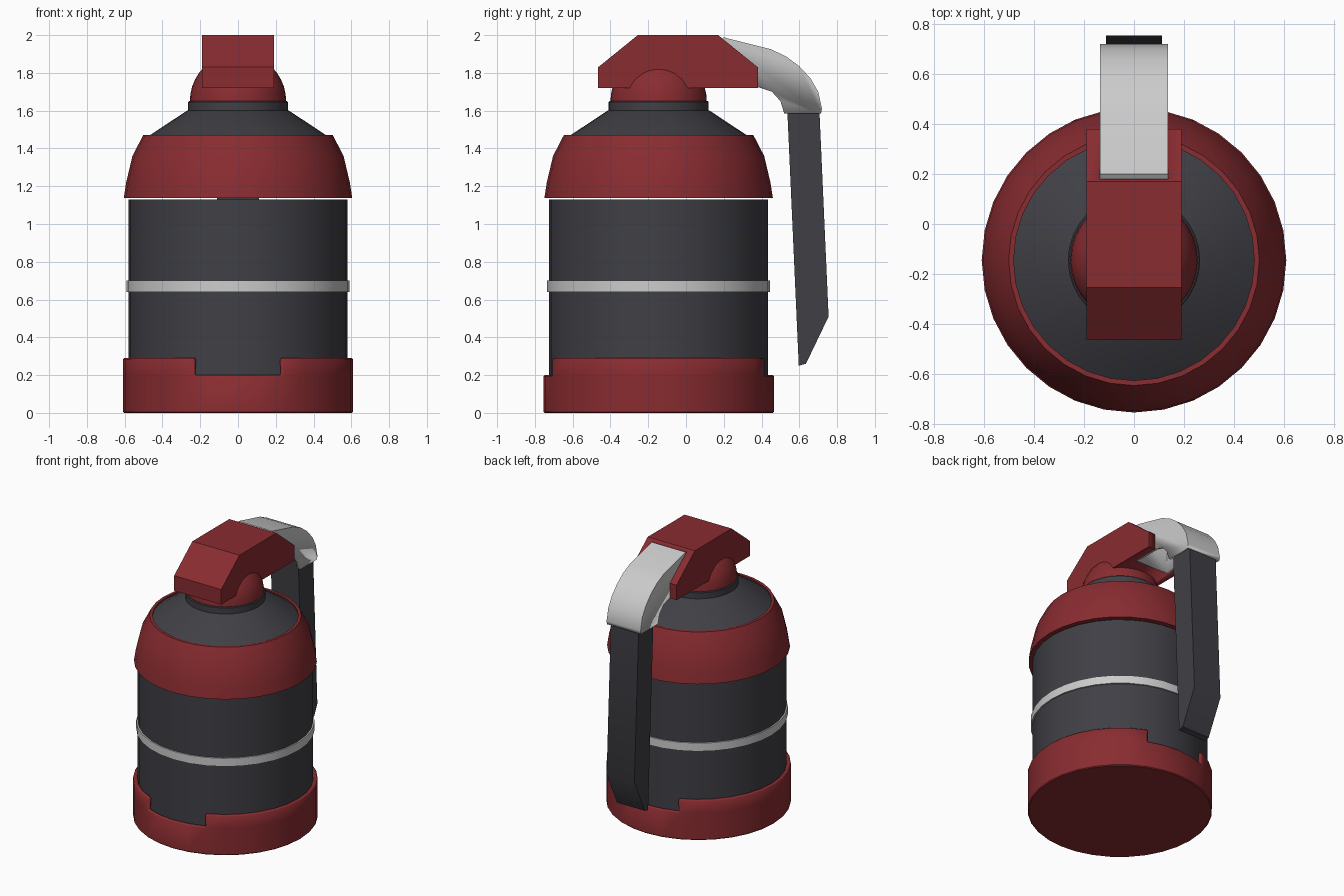
import bpy, bmesh
from math import cos, sin, pi, radians

if "Cube" in bpy.data.objects:
    bpy.data.objects.remove(bpy.data.objects["Cube"])

AXIS_Y = -0.145      # body axis
SIDES = 32


def material(name, color):
    m = bpy.data.materials.new(name)
    m.diffuse_color = (*color, 1)
    m.use_nodes = True
    m.node_tree.nodes["Principled BSDF"].inputs["Base Color"].default_value = m.diffuse_color
    return m


RED = material("red_paint", (0.25, 0.025, 0.03))
DARK = material("dark_metal", (0.05, 0.05, 0.06))


def finish(bm, name, mat=None):
    mesh = bpy.data.meshes.new(name)
    bm.to_mesh(mesh)
    bm.free()
    ob = bpy.data.objects.new(name, mesh)
    bpy.context.collection.objects.link(ob)
    if mat:
        mesh.materials.append(mat)
    bpy.ops.object.select_all(action='DESELECT')
    ob.select_set(True)
    bpy.context.view_layer.objects.active = ob
    bpy.ops.object.shade_smooth_by_angle(angle=radians(30))
    return ob


def lathe(profile, cap_top=True):
    """Revolve (radius, z) points, listed bottom to top, about the body axis."""
    bm = bmesh.new()
    rings = [[bm.verts.new((r * cos(2 * pi * i / SIDES),
                            AXIS_Y + r * sin(2 * pi * i / SIDES), z))
              for i in range(SIDES)] for r, z in profile]
    for a, b in zip(rings, rings[1:]):
        for i in range(SIDES):
            j = (i + 1) % SIDES
            bm.faces.new((a[i], a[j], b[j], b[i]))
    bm.faces.new(rings[0][::-1])
    if cap_top:
        bm.faces.new(rings[-1])
    return bm


def prism(points, half_width, open_edges=()):
    """Extrude a (y, z) side profile across x; open_edges are left without a face."""
    bm = bmesh.new()
    left, right = [[bm.verts.new((x, y, z)) for y, z in points]
                   for x in (-half_width, half_width)]
    bm.faces.new(left)
    bm.faces.new(right[::-1])
    n = len(points)
    rim = [bm.faces.new((left[i], right[i], right[(i + 1) % n], left[(i + 1) % n]))
           for i in range(n)]
    bmesh.ops.recalc_face_normals(bm, faces=bm.faces)
    bmesh.ops.delete(bm, geom=[rim[i] for i in open_edges], context='FACES_ONLY')
    return bm


# canister body and centre band
finish(lathe([(0.58, 0.02), (0.58, 1.13)]), "body", DARK)
finish(lathe([(0.59, 0.64), (0.59, 0.70)]), "centre_band")

# base cup, notched at front and back
bm = lathe([(0.61, 0), (0.61, 0.2), (0.61, 0.29)], cap_top=False)
notch = [f for f in bm.faces
         if f.calc_center_median().z > 0.22 and abs(f.calc_center_median().x) < 0.2]
bmesh.ops.delete(bm, geom=notch, context='FACES')
cup = finish(bm, "base_cup", RED)
sol = cup.modifiers.new("thickness", 'SOLIDIFY')
sol.thickness = 0.028
sol.offset = -1
bev = cup.modifiers.new("soft_edges", 'BEVEL')
bev.width = 0.006
bev.segments = 1
bev.limit_method = 'ANGLE'
bev.angle_limit = radians(40)

# domed shoulder with a rim, just clear of the body
finish(lathe([(0.605, 1.137), (0.592, 1.22), (0.559, 1.36), (0.502, 1.47),
              (0.482, 1.47), (0.482, 1.44)]), "shoulder", RED)

# cone and collar
finish(lathe([(0.482, 1.44), (0.482, 1.46), (0.27, 1.60), (0.255, 1.605)]), "neck_cone", DARK)
finish(lathe([(0.26, 1.59), (0.265, 1.595), (0.265, 1.645), (0.26, 1.65)]), "collar", DARK)

# ball cap under the head
arc = [i * pi / 2 / 10 for i in range(10)]
finish(lathe([(0.255 * cos(a), 1.65 + 0.255 * sin(a)) for a in arc]), "ball_cap", RED)

# head, slotted at the back for the strap
head = finish(prism([(-0.465, 1.72), (-0.465, 1.83), (-0.255, 2.0),
                     (0.17, 2.0), (0.38, 1.83), (0.38, 1.72)], 0.19), "head", RED)
slot = finish(prism([(0.181, 1.6), (0.181, 2.1), (0.5, 2.1), (0.5, 1.6)], 0.136), "slot_cutter")
slot.hide_render = True
cut = head.modifiers.new("slot", 'BOOLEAN')
cut.operation = 'DIFFERENCE'
cut.solver = 'EXACT'
cut.object = slot
bpy.context.view_layer.objects.active = head
bpy.ops.object.modifier_apply(modifier=cut.name)
bpy.data.objects.remove(slot)

# curved strap, a shell open underneath
strap = finish(prism([(0.18, 1.72), (0.18, 1.975), (0.20, 1.988), (0.45, 1.925),
                      (0.53, 1.887), (0.60, 1.835), (0.66, 1.77), (0.70, 1.70),
                      (0.72, 1.61), (0.715, 1.585), (0.52, 1.585), (0.50, 1.65),
                      (0.455, 1.70), (0.38, 1.725)], 0.137, range(9, 14)), "strap")
sol = strap.modifiers.new("thickness", 'SOLIDIFY')
sol.thickness = 0.022
sol.offset = -1

# long safety lever
finish(prism([(0.535, 1.63), (0.705, 1.63), (0.755, 0.51),
              (0.635, 0.26), (0.597, 0.25)], 0.112), "lever", DARK)
